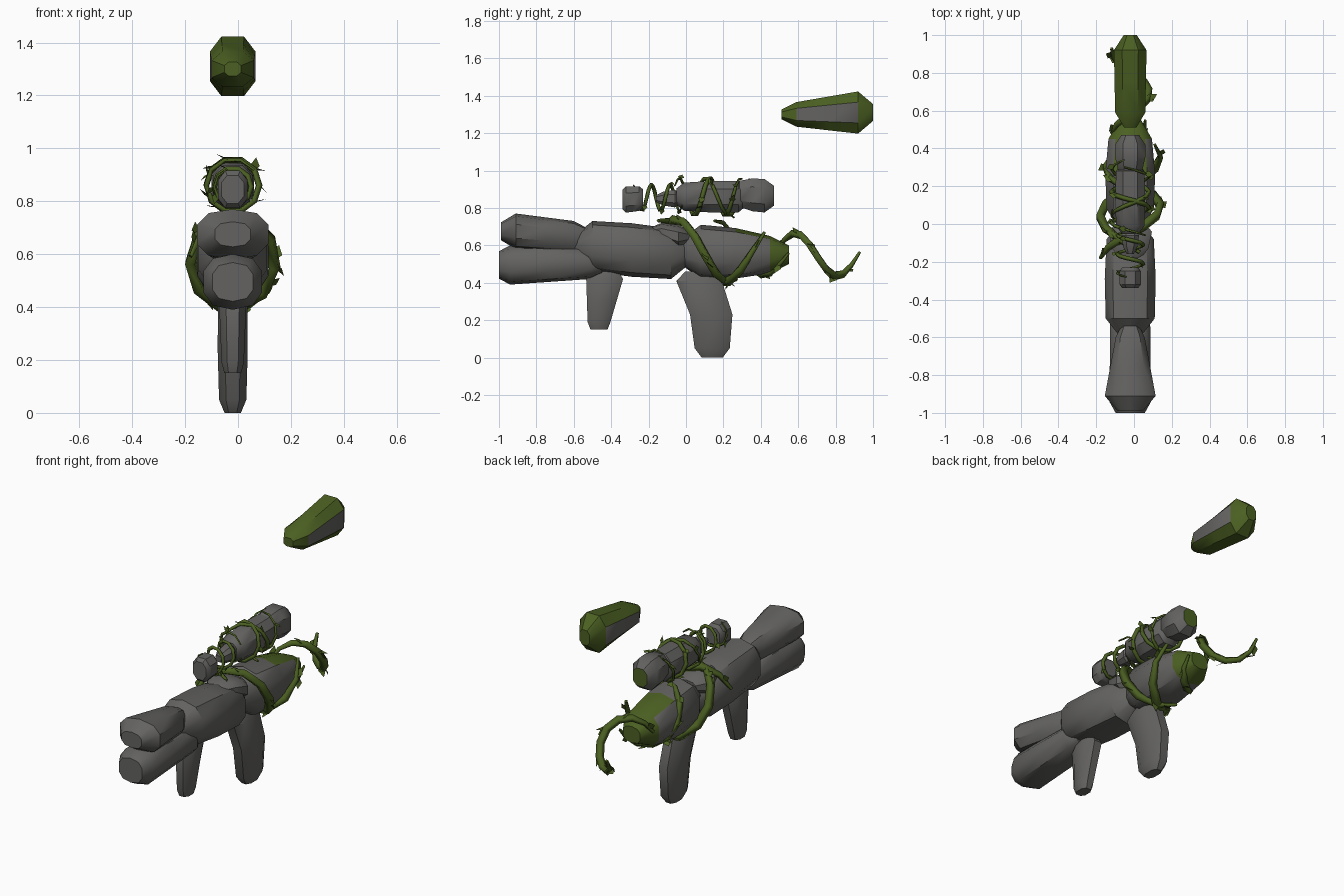
import bpy, bmesh, math, random
from mathutils import Vector

random.seed(4)
if "Cube" in bpy.data.objects:
    bpy.data.objects.remove(bpy.data.objects["Cube"])
CENTER_X = -.02


def material(name, red, green, blue):
    mat = bpy.data.materials.new(name)
    mat.use_nodes = True
    mat.diffuse_color = (red, green, blue, 1)
    shader = mat.node_tree.nodes["Principled BSDF"]
    shader.inputs["Base Color"].default_value = mat.diffuse_color
    shader.inputs["Roughness"].default_value = .9
    return mat


STONE = material("grey stone", red=.125, green=.123, blue=.117)
MOSS = material("green moss", red=.072, green=.118, blue=.016)


def link_mesh(name, bm, materials):
    mesh = bpy.data.meshes.new(name)
    bm.to_mesh(mesh)
    bm.free()
    for mat in materials:
        mesh.materials.append(mat)
    obj = bpy.data.objects.new(name, mesh)
    bpy.context.collection.objects.link(obj)
    return obj


def select_only(obj):
    bpy.ops.object.select_all(action="DESELECT")
    obj.select_set(True)
    bpy.context.view_layer.objects.active = obj


def signed_power(value, power=.8):
    return math.copysign(abs(value) ** power, value)


def rock(name, start, end, front, back, bevel=.06, tip=.5, bulge=1, lean=0,
         sides=10, upright=False, mossy=None):
    """Bevelled stone between two sections, each (low, high, half width)."""
    front, back = Vector(front), Vector(back)

    def scaled(section, factor):
        low, high, width = section
        middle, half = (low + high) / 2, (high - low) / 2 * factor
        return Vector((middle - half, middle + half, width * factor))

    belly = scaled((front + back) / 2, bulge) + Vector((lean, lean, 0))
    rows = [(start, scaled(front, tip)), (start + bevel, front),
            ((start + end) / 2, belly),
            (end - bevel, back), (end, scaled(back, tip))]
    bm = bmesh.new()
    rings = []
    for along, (low, high, width) in rows:
        ring = []
        for i in range(sides):
            angle = math.tau * (i + .5) / sides
            across = CENTER_X + width * signed_power(math.cos(angle))
            height = (low + high) / 2 + (high - low) / 2 * signed_power(math.sin(angle))
            spot = (across, height, along) if upright else (across, along, height)
            ring.append(bm.verts.new(spot))
        rings.append(ring)
    for a, b in zip(rings, rings[1:]):
        for i in range(sides):
            bm.faces.new((a[i - 1], a[i], b[i], b[i - 1]))
    bm.faces.new(rings[0])
    bm.faces.new(rings[-1])
    bmesh.ops.recalc_face_normals(bm, faces=bm.faces)
    if mossy:
        for face in bm.faces:
            face.material_index = int(mossy(face.normal, face.calc_center_median()))
    select_only(link_mesh(name, bm, [STONE, MOSS]))
    bpy.ops.object.shade_smooth_by_angle(angle=math.radians(38))


def add_leaf(bm, base, direction, size):
    """Folded diamond leaf."""
    along = direction.normalized() * size
    side = along.cross(Vector((.3, .2, 1))).normalized() * size * .32
    middle = base + along * .45
    root, point, left, right = [bm.verts.new(spot) for spot in (
        base, base + along, middle + side, middle - side)]
    bm.faces.new((root, left, point))
    bm.faces.new((root, point, right))


def vine(name, start, end, angle, turns, rx, rz, z, thick, leaves, size, shrink=1):
    """Four-sided stem spiralling along y, with leaves; angles in turns from +x."""
    steps = max(8, round(abs(turns) * 10))
    points = []
    for i in range(steps + 1):
        f = i / steps
        a = math.tau * (angle + turns * f)
        grow = 1 + (shrink - 1) * f
        points.append(Vector((CENTER_X + rx * grow * math.cos(a),
                              start + (end - start) * f,
                              z + rz * grow * math.sin(a))))
    curve = bpy.data.curves.new(name, "CURVE")
    curve.dimensions = "3D"
    curve.bevel_depth = thick
    curve.bevel_resolution = 0
    curve.use_fill_caps = True
    spline = curve.splines.new("POLY")
    spline.points.add(steps)
    for i, (knot, spot) in enumerate(zip(spline.points, points)):
        knot.co = (*spot, 1)
        knot.radius = .35 + .65 * min(1, 4 * min(i, steps - i) / steps)
    curve.materials.append(MOSS)
    stem = bpy.data.objects.new(name, curve)
    bpy.context.collection.objects.link(stem)
    select_only(stem)
    bpy.ops.object.convert(target="MESH")

    bm = bmesh.new()
    for k in range(leaves):
        i = int((k + .6) * steps / leaves)
        here, there = points[i], points[i + 1]
        base = here.lerp(there, random.random())
        outward = (base - Vector((CENTER_X, base.y, z))).normalized()
        forward = (there - here).normalized() * (-1) ** k
        add_leaf(bm, base, outward * .5 + forward, size)
    link_mesh(name + "_leaves", bm, [MOSS])


# Barrel and body stones
rock("upper_barrel", start=-.99, end=-.52, front=(.58, .77, .14), back=(.56, .73, .08), bevel=.08)
rock("lower_barrel", start=-1, end=-.45, front=(.39, .6, .115), back=(.42, .59, .11), tip=.7)
rock("middle_body", start=-.6, end=.02, front=(.46, .73, .135), back=(.42, .69, .13),
     bevel=.1, tip=.4, bulge=1.06)
rock("bridge_stone", start=-.19, end=.02, front=(.62, .72, .1), back=(.58, .71, .12))
rock("rear_body", start=-.02, end=.55, front=(.42, .71, .13), back=(.45, .65, .12),
     bevel=.1, bulge=1.1, mossy=lambda normal, spot: spot.y > .45 or spot.y > .3 and normal.z > .7)

# Grips
rock("front_grip", start=.15, end=.46, front=(-.53, -.4, .045), back=(-.54, -.33, .055),
     bevel=.04, tip=.75, sides=8, upright=True)
rock("rear_grip", start=0, end=.46, front=(.04, .24, .055), back=(-.06, .2, .06),
     bevel=.05, tip=.6, lean=.03, bulge=1.05, sides=8, upright=True)

# Sight stones
rock("sight_front", start=-.34, end=-.23, front=(.77, .92, .06), back=(.78, .92, .06),
     bevel=.02, tip=.75, sides=8)
rock("sight_link", start=-.16, end=-.02, front=(.81, .89, .04), back=(.8, .9, .05),
     bevel=.04, sides=8)
rock("sight_tube", start=-.05, end=.32, front=(.78, .94, .08), back=(.77, .95, .08),
     bevel=.04, bulge=1.06, tip=.6, sides=8)
rock("sight_rear", start=.24, end=.47, front=(.8, .95, .07), back=(.77, .96, .085),
     bevel=.05, bulge=1.1, tip=.6, sides=8, mossy=lambda normal, spot: normal.y > .9)

# Floating mossy stone
rock("floating_stone", start=.51, end=1, front=(1.23, 1.37, .085), back=(1.19, 1.43, .092),
     bevel=.08, tip=.4, sides=8,
     mossy=lambda normal, spot: abs(normal.x) < .8 or not .58 < spot.y < .9)

# Vines around the body, and the hanging tail
vine("body_vine_right", start=-.15, end=.42, angle=.2, turns=.9, rx=.16, rz=.17, z=.57,
     thick=.026, leaves=5, size=.07)
vine("body_vine_left", start=-.18, end=.27, angle=.48, turns=-.8, rx=.16, rz=.17, z=.57,
     thick=.026, leaves=5, size=.07)
vine("rear_vine", start=.15, end=.55, angle=.2, turns=.8, rx=.16, rz=.18, z=.56,
     thick=.02, leaves=4, size=.07, shrink=.5)
vine("tail_vine", start=.48, end=.93, angle=.48, turns=-1, rx=.1, rz=.115, z=.55,
     thick=.024, leaves=8, size=.075)

# Vines around the sight
vine("sight_vine", start=-.06, end=.3, angle=.1, turns=2.2, rx=.1, rz=.1, z=.86,
     thick=.013, leaves=8, size=.055)
vine("sight_vine_cross", start=.02, end=.34, angle=.6, turns=-1.3, rx=.1, rz=.1, z=.86,
     thick=.012, leaves=4, size=.055)
vine("link_vine", start=-.28, end=-.02, angle=.3, turns=2.6, rx=.07, rz=.07, z=.855,
     thick=.011, leaves=6, size=.045)
